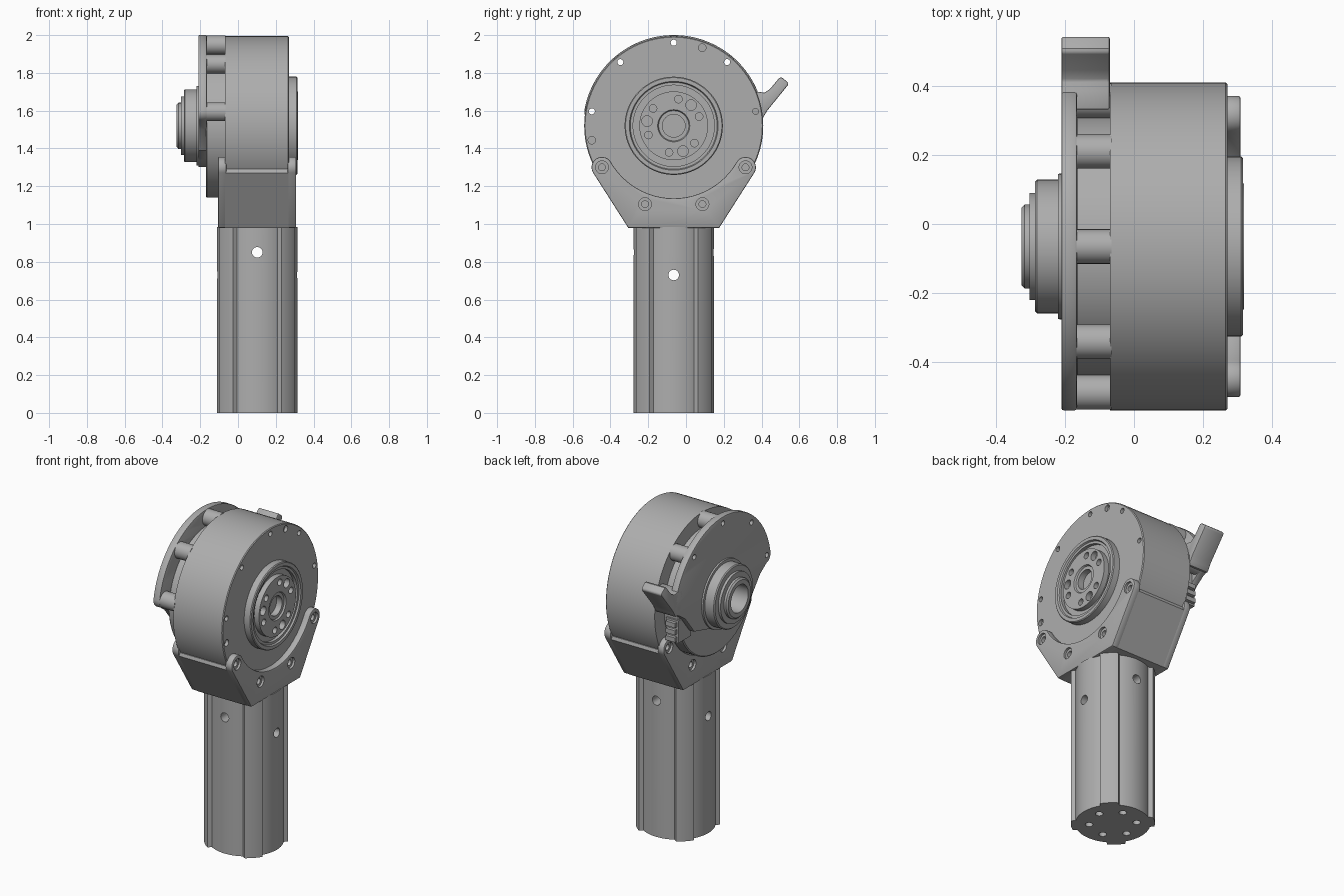
import bpy, bmesh
from math import sin, cos, radians, pi, hypot
from mathutils import Matrix, Vector

if "Cube" in bpy.data.objects:
    bpy.data.objects.remove(bpy.data.objects["Cube"], do_unlink=True)

grey = bpy.data.materials.new("machined grey")
grey.use_nodes = True
grey.diffuse_color = (0.42, 0.42, 0.42, 1)
grey.node_tree.nodes["Principled BSDF"].inputs["Base Color"].default_value = (0.42, 0.42, 0.42, 1)

CY, CZ = -0.065, 1.52      # joint axis, parallel to x
TX = 0.102                 # tube centre in x
R_BOLT = 0.44
BOLTS = (10, 50, 90, 130, 170)


def polar(r, deg, cy=CY, cz=CZ):
    return (cy + r * cos(radians(deg)), cz + r * sin(radians(deg)))


def arc(r, a, b, n, cy=CY, cz=CZ):
    return [polar(r, a + (b - a) * i / n, cy, cz) for i in range(n + 1)]


def apply_modifier(ob, mod):
    bpy.ops.object.select_all(action='DESELECT')
    bpy.context.view_layer.objects.active = ob
    ob.select_set(True)
    bpy.ops.object.modifier_apply(modifier=mod.name)


def finish(name, bm, bevel=0):
    bmesh.ops.recalc_face_normals(bm, faces=bm.faces)
    me = bpy.data.meshes.new(name)
    bm.to_mesh(me)
    bm.free()
    me.materials.append(grey)
    ob = bpy.data.objects.new(name, me)
    bpy.context.collection.objects.link(ob)
    if bevel:
        mod = ob.modifiers.new("edge", 'BEVEL')
        mod.width, mod.segments, mod.angle_limit = bevel, 2, radians(40)
        apply_modifier(ob, mod)
    return ob


def prism(name, outline, t0, t1, axis='X', bevel=0):
    """Extrude an outline: (y, z) along x, or (x, y) along z."""
    bm = bmesh.new()
    put = (lambda p, t: (t, *p)) if axis == 'X' else (lambda p, t: (*p, t))
    face = bm.faces.new([bm.verts.new(put(p, t0)) for p in outline])
    new = bmesh.ops.extrude_face_region(bm, geom=[face])["geom"]
    step = Vector(put((0, 0), t1 - t0))
    bmesh.ops.translate(bm, vec=step, verts=[v for v in new if isinstance(v, bmesh.types.BMVert)])
    return finish(name, bm, bevel)


def lathe(name, profile, n=72):
    """Revolve (x, radius) points about the joint axis."""
    bm = bmesh.new()
    vs = [bm.verts.new((x, CY, CZ + r)) for x, r in profile]
    edges = [bm.edges.new(pair) for pair in zip(vs, vs[1:])]
    bmesh.ops.spin(bm, geom=vs + edges, cent=(0, CY, CZ), axis=(1, 0, 0), angle=2 * pi, steps=n)
    bmesh.ops.remove_doubles(bm, verts=bm.verts, dist=1e-4)
    return finish(name, bm)


def rods(name, specs, n=24):
    """Cylinders given as (start, end, radius)."""
    bm = bmesh.new()
    for a, b, r in specs:
        a, b = Vector(a), Vector(b)
        d = b - a
        m = Matrix.Translation((a + b) / 2) @ d.to_track_quat('Z', 'Y').to_matrix().to_4x4()
        bmesh.ops.create_cone(bm, cap_ends=True, segments=n, radius1=r, radius2=r, depth=d.length, matrix=m)
    return finish(name, bm)


def along_x(p, x0, x1, r):
    return ((x0, *p), (x1, *p), r)


def cut(specs, *targets):
    tool = rods("hole_cutter", specs)
    tool.hide_render = True
    for ob in targets:
        mod = ob.modifiers.new("holes", 'BOOLEAN')
        mod.operation, mod.solver, mod.object = 'DIFFERENCE', 'EXACT', tool
        apply_modifier(ob, mod)
    bpy.data.objects.remove(tool, do_unlink=True)


# Tube with four raised ribs on the diagonals
outline = []
for i in range(144):
    deg = i * 2.5
    off = abs((deg % 90) - 45)
    outline.append(polar(0.238 if off < 14 else 0.213, deg, TX, CY))
tube = prism("arm_tube", outline, 0, 0.985, 'Z')
cut([((TX, -1, 0.85), (TX, 1, 0.85), 0.028)], tube)
cut([((-1, CY, 0.73), (1, CY, 0.73), 0.028)], tube)
cut([((*polar(0.135, a, TX, CY), -0.1), (*polar(0.135, a, TX, CY), 0.08), 0.022)
     for a in range(15, 375, 60)], tube)

# Main drum and the smaller core behind it
drum = lathe("drum_housing", [(-0.07, 0), (-0.07, 0.474), (0.265, 0.474), (0.27, 0.469), (0.27, 0)], 96)
lathe("rear_core", [(-0.17, 0), (-0.17, 0.374), (-0.164, 0.38), (-0.06, 0.38), (-0.06, 0)], 96)

# Rear cover plate: wide upper arc with round ends, tapering to the hub
right_end = polar(0.43, 10)
left_end = polar(0.43, 170)
outline = arc(0.48, 10, 170, 64)
outline += arc(0.05, 180, 260, 8, *left_end)
outline += [polar(0.37, 183), polar(0.31, 205), polar(0.22, 230), polar(0.22, 270), polar(0.22, 310),
            polar(0.31, 335), polar(0.37, 357)]
outline += arc(0.05, -80, 0, 8, *right_end)
plate = prism("rear_plate", outline, -0.21, -0.165, bevel=0.006)

# Spacer posts between plate and drum
posts = rods("spacer_posts", [along_x(polar(0.428, a), -0.172, -0.065, 0.05) for a in BOLTS], 32)

# Through bolts, and two blind holes on the drum face
cut([along_x(polar(R_BOLT, a), -0.5, 0.5, 0.016) for a in BOLTS], drum, plate, posts)
cut([along_x(polar(R_BOLT, a), 0.25, 0.5, 0.02) for a in (70, 190)], drum)

# Rear hub with stepped collars and bore
lathe("rear_hub", [(-0.16, 0), (-0.16, 0.215), (-0.22, 0.21), (-0.22, 0.193), (-0.28, 0.193),
                   (-0.286, 0.187), (-0.286, 0.155), (-0.302, 0.155), (-0.302, 0.122), (-0.316, 0.122),
                   (-0.325, 0.112), (-0.325, 0.085), (-0.2, 0.085), (-0.2, 0)])

# Output flange: rim, groove, bolt disc and centre bore
flange = lathe("output_flange", [(0.2, 0), (0.2, 0.26), (0.31, 0.26), (0.315, 0.255), (0.315, 0.235),
                                 (0.305, 0.23), (0.305, 0.215), (0.285, 0.215), (0.285, 0.182),
                                 (0.318, 0.182), (0.318, 0.085), (0.308, 0.08), (0.308, 0.06),
                                 (0.27, 0.06), (0.27, 0.025), (0.25, 0.025), (0.25, 0)])
big = [along_x(polar(0.143, a), 0.285, 0.5, 0.028) for a in (50, 170, 290)]
small = [along_x(polar(0.143, a), 0.285, 0.5, 0.02) for a in (20, 80, 140, 200, 260, 320)]
cut(big + small, flange)

# Bracket: cheek plates with screw ears, plus the filler block
ear = (0.315, 1.30)
right_half = [(0.176, 0.98)] + arc(0.055, -32, 150, 14, *ear)
left_half = [(2 * CY - y, z) for y, z in reversed(right_half)]
cheek = right_half + arc(0.384, -32, -148, 40) + left_half
screws = [(0.315, 1.30), (-0.445, 1.30), (0.087, 1.105), (-0.217, 1.105)]
for name, x0, x1, out in (("front_cheek", 0.262, 0.308, 1), ("rear_cheek", -0.106, -0.062, -1)):
    ob = prism(name, cheek, x0, x1, bevel=0.006)
    face = x1 if out > 0 else x0
    cut([along_x(s, face - 0.014 * out, face + 0.1 * out, 0.034) for s in screws], ob)
    cut([along_x(s, face - 0.035 * out, face + 0.1 * out, 0.018) for s in screws], ob)
side = [(0.176, 0.98), (0.361, 1.27), (0.355, 1.29)]
prism("bracket_block", side + [(2 * CY - y, z) for y, z in reversed(side)], -0.07, 0.27)

# Release lever
lever = [(0.33, 1.70), (0.385, 1.70), (0.415, 1.695), (0.445, 1.715), (0.495, 1.775), (0.508, 1.775),
         (0.54, 1.75), (0.542, 1.738), (0.43, 1.60), (0.415, 1.575), (0.40, 1.55), (0.35, 1.56)]
prism("release_lever", lever, -0.21, -0.07, bevel=0.006)

# Cable connector below the lever
for i in range(3):
    z = 1.36 + i * 0.045
    prism("connector_rib", [(0.2, z), (0.345, z), (0.345, z + 0.028), (0.2, z + 0.028)], -0.165, -0.10)
prism("connector_body", [(0.2, 1.35), (0.325, 1.35), (0.325, 1.49), (0.2, 1.49)], -0.175, -0.09)

# Smooth round surfaces, keep machined edges sharp
bpy.ops.object.select_all(action='DESELECT')
for ob in bpy.context.scene.objects:
    if ob.type == 'MESH' and grey.name in ob.data.materials:
        ob.select_set(True)
        bpy.context.view_layer.objects.active = ob
bpy.ops.object.shade_smooth_by_angle(angle=radians(30))
